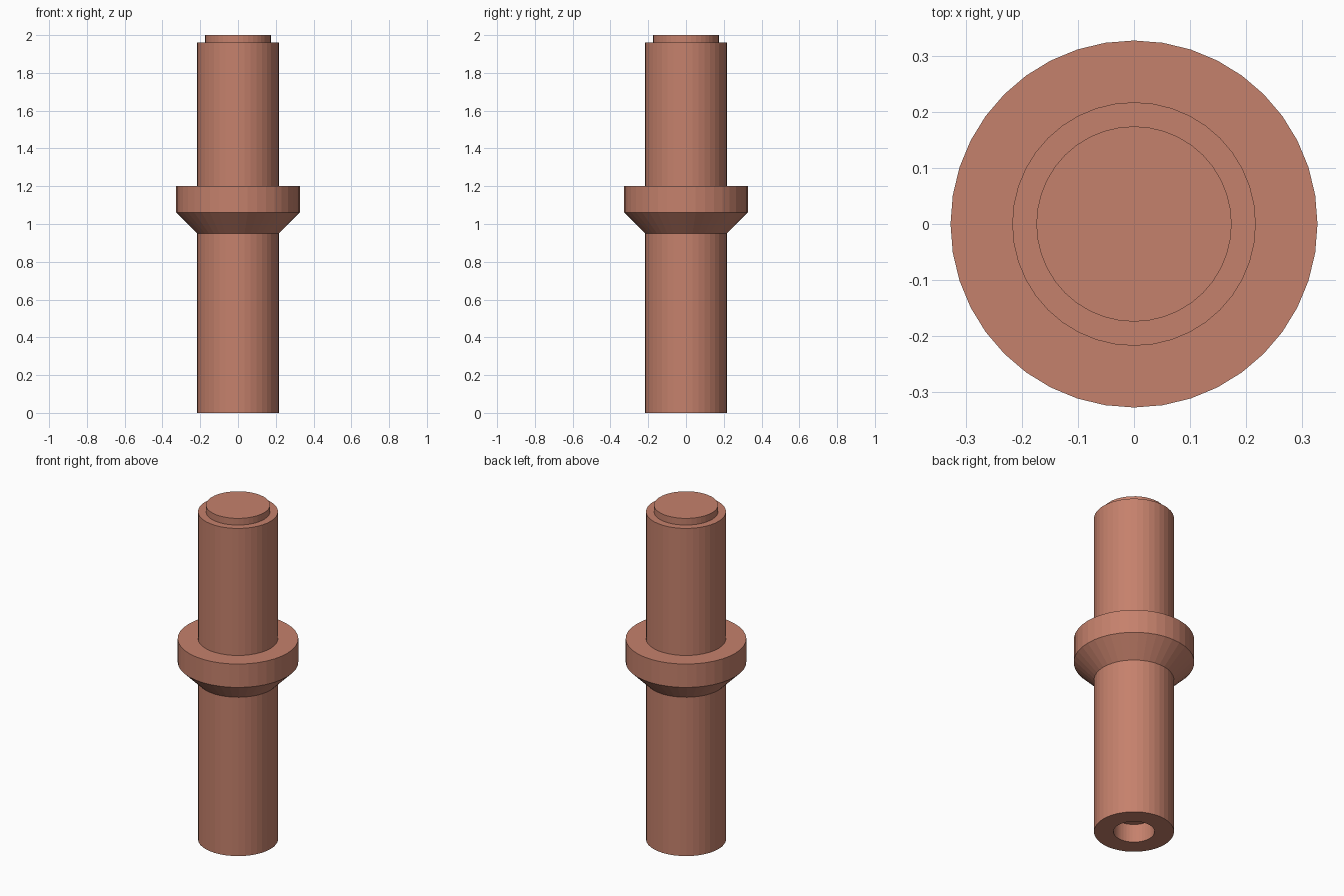
import bpy, bmesh, math

if "Cube" in bpy.data.objects:
    bpy.data.objects.remove(bpy.data.objects["Cube"])

SIDES = 40

mat = bpy.data.materials.new("terracotta")
mat.diffuse_color = (0.56, 0.22, 0.15, 1)
mat.use_nodes = True
mat.node_tree.nodes["Principled BSDF"].inputs["Base Color"].default_value = mat.diffuse_color


def lathe(name, profile):
    """Spin a (radius, z) profile that starts and ends on the axis."""
    bm = bmesh.new()
    verts = [bm.verts.new((r, 0, z)) for r, z in profile]
    edges = [bm.edges.new(pair) for pair in zip(verts, verts[1:])]
    bmesh.ops.spin(bm, geom=verts + edges, cent=(0, 0, 0), axis=(0, 0, 1),
                   angle=math.tau, steps=SIDES, use_duplicate=False)
    bmesh.ops.remove_doubles(bm, verts=bm.verts, dist=1e-4)
    bmesh.ops.recalc_face_normals(bm, faces=bm.faces)
    mesh = bpy.data.meshes.new(name)
    bm.to_mesh(mesh)
    bm.free()
    mesh.materials.append(mat)
    obj = bpy.data.objects.new(name, mesh)
    bpy.context.collection.objects.link(obj)
    return obj


# Collared pin: blind bore, lower shaft, chamfered collar, upper shaft, end boss
lathe("collared_pin", [
    (0, 0.11), (0.112, 0.11), (0.112, 0),
    (0.217, 0), (0.217, 0.95),
    (0.327, 1.06), (0.327, 1.20),
    (0.217, 1.20), (0.217, 1.96),
    (0.174, 1.96), (0.174, 2.0), (0, 2.0),
])
